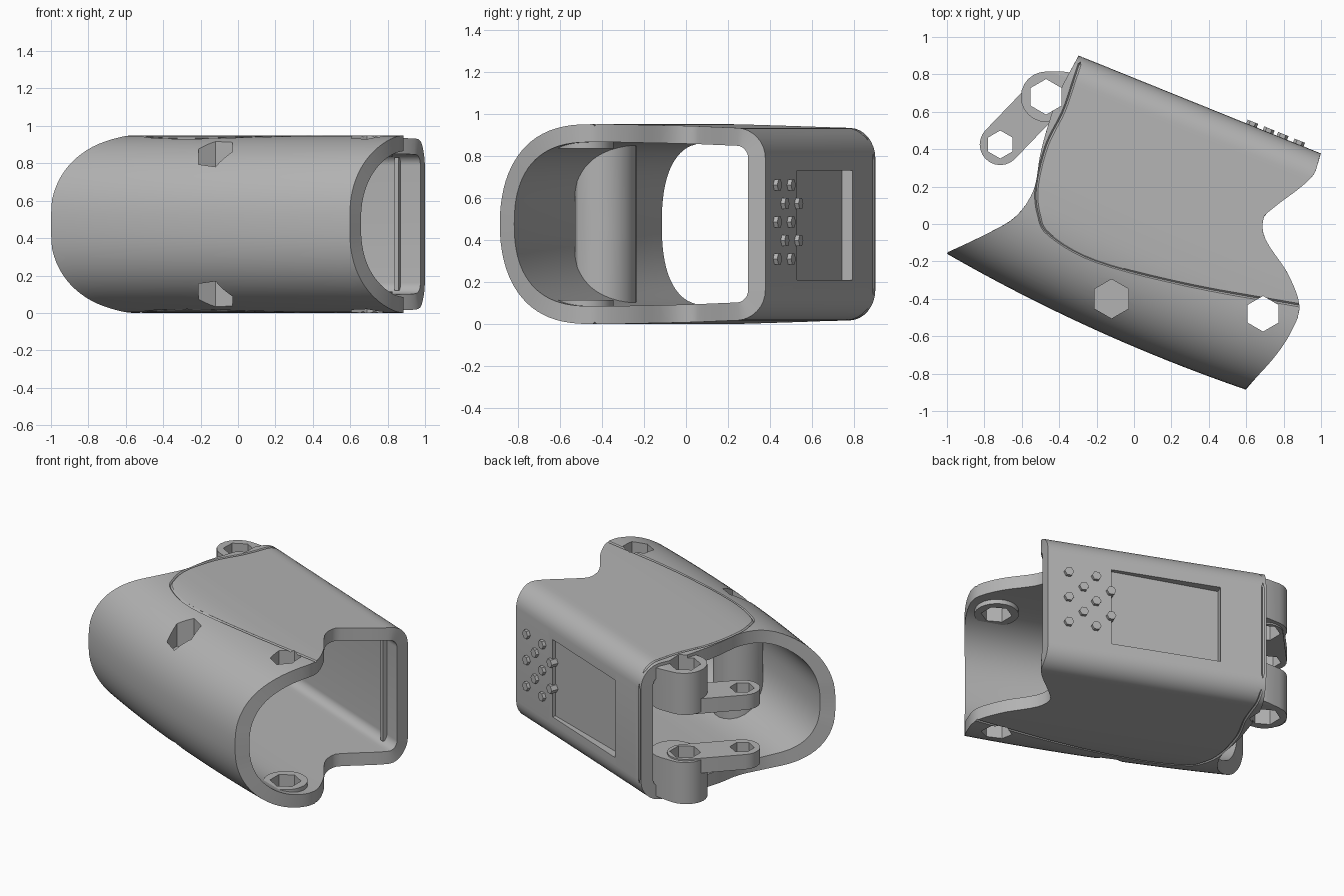
import bpy, bmesh
from math import sin, cos, pi, radians
from mathutils import Matrix, Vector

if "Cube" in bpy.data.objects:
    bpy.data.objects.remove(bpy.data.objects["Cube"])

grey = bpy.data.materials.new("plain_grey")
grey.use_nodes = True
tone = (0.45, 0.45, 0.45, 1)
grey.diffuse_color = tone
grey.node_tree.nodes["Principled BSDF"].inputs["Base Color"].default_value = tone

# Working frame: u along the tube, v from front to back, z up
TURN = Matrix.Rotation(radians(-22), 4, 'Z')
MID, WALL, STEPS = 0.475, 0.085, 20
FRONT, ROUND, BACK, CORNER, POWER = -0.61, -0.1, 0.724, 0.14, 2.3


def smooth(table, x):
    """Smooth curve through (x, y) pairs."""
    n = len(table) - 1
    x = min(max(x, table[0][0]), table[n][0])
    i = max(k for k in range(n) if table[k][0] <= x)

    def slope(k):
        a, b = table[max(k - 1, 0)], table[min(k + 1, n)]
        return (b[1] - a[1]) / (b[0] - a[0])
    (x0, y0), (x1, y1) = table[i], table[i + 1]
    w, t = x1 - x0, (x - x0) / (x1 - x0)
    a = y0 + (y1 - y0) * t * t * (3 - 2 * t)
    return a + w * t * (1 - t) * ((1 - t) * slope(i) - t * slope(i + 1))


def half_height(v):
    """Half the height of the rounded section at depth v."""
    if v < ROUND:
        c = min((ROUND - v) / (ROUND - FRONT), 1)
        return MID * (1 - c ** POWER) ** (1 / POWER)
    top = MID - 0.03 * max(v, 0)
    c = min(max((v - BACK + CORNER) / CORNER, 0), 1)
    return top - CORNER + CORNER * (1 - c * c) ** 0.5


def bulge(u):
    return 0.041 * (u - 0.4) ** 2


def add_object(name, bm):
    mesh = bpy.data.meshes.new(name)
    bm.to_mesh(mesh)
    bm.free()
    ob = bpy.data.objects.new(name, mesh)
    bpy.context.collection.objects.link(ob)
    ob.data.transform(TURN)
    ob.data.materials.append(grey)
    return ob


def hull(name, points):
    bm = bmesh.new()
    for p in points:
        bm.verts.new(p)
    bmesh.ops.remove_doubles(bm, verts=bm.verts, dist=0.0005)
    res = bmesh.ops.convex_hull(bm, input=bm.verts)
    loose = [g for g in res["geom_interior"] if isinstance(g, bmesh.types.BMVert)]
    bmesh.ops.delete(bm, geom=loose, context='VERTS')
    bmesh.ops.recalc_face_normals(bm, faces=bm.faces)
    return add_object(name, bm)


def plan(x, y):
    p = TURN.inverted() @ Vector((x, y, 0))
    return p.x, p.y


def boss(name, centres, r, low, high, side, sides=24, clamp=True):
    """Upright post around one or two plan points, kept under the shell skin."""
    pts = []
    for cu, cv in centres:
        for k in range(sides):
            a = 2 * pi * k / sides + pi / 6 + radians(22)
            u, v = cu + r * cos(a), cv + r * sin(a)
            top = high
            if clamp:
                v = max(v, -0.5)
                top = min(high, half_height(v) - 0.02)
            pts += [(u, v, MID + side * low), (u, v, MID + side * top)]
    return hull(name, pts)


# Shell: D-shaped section swept between two curved ends
left_end = [(-0.6, -0.867), (-0.4, -0.71), (-0.244, -0.603), (-0.067, -0.566),
            (0.133, -0.604), (0.29, -0.623), (0.5, -0.633), (0.72, -0.612)]
right_end = [(-0.6, 0.886), (-0.386, 0.965), (-0.223, 0.996), (-0.087, 0.985),
             (0.057, 0.861), (0.188, 0.68), (0.287, 0.63), (0.352, 0.656),
             (0.588, 0.787), (0.72, 0.785)]
half = []
for k in range(21):
    v = ROUND - (ROUND - FRONT) * cos(pi / 2 * k / 20) ** (2 / POWER)
    half.append((v, half_height(v)))
for k in range(1, 25):
    v = ROUND + (BACK - CORNER - ROUND) * k / 24
    half.append((v, half_height(v)))
for k in range(1, 9):
    v = BACK - CORNER + CORNER * sin(pi / 2 * k / 8)
    half.append((v, half_height(v)))
section = half + [(v, -h) for v, h in reversed(half) if v > FRONT + 0.0001]
inner = []
for k, (v, h) in enumerate(section):
    a, b = section[k - 1], section[(k + 1) % len(section)]
    tangent = Vector((b[0] - a[0], b[1] - a[1])).normalized()
    inner.append((v + WALL * tangent.y, h - WALL * tangent.x))


def sweep(bm, outline):
    """Rows of points along the tube, trimmed by the two end curves."""
    rows = []
    for v, h in outline:
        a, b = smooth(left_end, v), smooth(right_end, v)
        row = []
        for k in range(STEPS + 1):
            u = a + (b - a) * k / STEPS
            row.append(bm.verts.new((u, v + bulge(u) * (BACK - v), MID + h)))
        rows.append(row)
    return rows


bm = bmesh.new()
skin, lining = sweep(bm, section), sweep(bm, inner)
for i in range(len(section)):
    o0, o1, n0, n1 = skin[i - 1], skin[i], lining[i - 1], lining[i]
    for k in range(STEPS):
        bm.faces.new((o0[k], o0[k + 1], o1[k + 1], o1[k]))
        bm.faces.new((n0[k], n1[k], n1[k + 1], n0[k + 1]))
    bm.faces.new((o0[0], o1[0], n1[0], n0[0]))
    bm.faces.new((o0[-1], n0[-1], n1[-1], o1[-1]))
shell = add_object("outer_shell", bm)

# Screw bosses, lugs and their hexagonal holes, alike above and below
pillar, corner = plan(-0.12, -0.4), plan(0.69, -0.48)
lug, root, tab = plan(-0.47, 0.68), plan(-0.38, 0.68), plan(-0.715, 0.425)
posts, drills = [], []
for side, word in ((1, "upper"), (-1, "lower")):
    posts += [boss(word + "_inner_pillar", [pillar], 0.165, -0.03, 0.5, side),
              boss(word + "_front_boss", [corner], 0.135, 0.36, 0.5, side),
              boss(word + "_lug", [lug, root], 0.135, 0.16, 0.5, side),
              boss(word + "_lug_tab", [lug, tab], 0.11, 0.15, 0.25, side)]
    for spot, r, low in ((pillar, 0.105, 0.25), (corner, 0.095, 0.1),
                         (lug, 0.095, 0.1), (tab, 0.075, 0.1)):
        drills.append(boss("drill", [spot], r, low, 0.6, side, 6, False))

# Screen recess with a sloping floor
screen = hull("screen_cutter", [(u, v, z) for z in (0.21, 0.73) for u, v in
                                ((-0.32, 0.67), (0.38, 0.7), (-0.32, 0.8), (0.38, 0.8))])

# Seam groove over the top, down the back edge and along the underside
seam = [(0.99, -0.07), (0.4, -0.193), (-0.11, -0.26), (-0.395, -0.224), (-0.49, -0.145),
        (-0.557, -0.01), (-0.59, 0.213), (-0.575, 0.417), (-0.585, 0.6), (-0.59, 0.68)]
seam_u = [(i, p[0]) for i, p in enumerate(seam)]
seam_v = [(i, p[1]) for i, p in enumerate(seam)]
path = []
for k in range(46):
    u, v = smooth(seam_u, k / 5), smooth(seam_v, k / 5)
    b = bulge(u)
    path.append((u, v, half_height((v - b * BACK) / (1 - b))))
path.append((-0.59, BACK, MID - CORNER - 0.03))
path += [(u, v, -h) for u, v, h in reversed(path)]
curve = bpy.data.curves.new("seam_path", 'CURVE')
curve.dimensions = '3D'
curve.bevel_depth, curve.bevel_resolution, curve.use_fill_caps = 0.009, 0, True
line = curve.splines.new('POLY')
line.points.add(len(path) - 1)
for point, (u, v, h) in zip(line.points, path):
    point.co = (u, v, MID + h, 1)
tube = bpy.data.objects.new("seam_path", curve)
bpy.context.collection.objects.link(tube)
bpy.context.view_layer.update()
bm = bmesh.new()
bm.from_mesh(tube.to_mesh())
bmesh.ops.remove_doubles(bm, verts=bm.verts, dist=0.0001)
bmesh.ops.recalc_face_normals(bm, faces=bm.faces)
groove = add_object("seam_cutter", bm)
bpy.data.objects.remove(tube)

# Cut everything, then drop the cutters
for ob in [shell] + posts:
    for cutter in drills + ([screen, groove] if ob is shell else []):
        cut = ob.modifiers.new("cut", 'BOOLEAN')
        cut.operation, cut.object, cut.solver = 'DIFFERENCE', cutter, 'EXACT'
bpy.context.view_layer.update()
graph = bpy.context.evaluated_depsgraph_get()
for ob in [shell] + posts:
    done = bpy.data.meshes.new_from_object(ob.evaluated_get(graph))
    ob.modifiers.clear()
    ob.data = done
for cutter in drills + [screen, groove]:
    bpy.data.objects.remove(cutter)

# Hexagonal buttons in staggered rows on the back
for row in range(5):
    z = 0.31 + 0.0875 * row
    for col in range(2):
        u = (0.655, 0.56)[row % 2] - 0.175 * col
        ring = [(u + 0.03 * cos(k * pi / 3), z + 0.03 * sin(k * pi / 3)) for k in range(6)]
        hull(f"button_{row}_{col}", [(x, v, y) for x, y in ring for v in (0.69, 0.745)])

# Upright rib inside the back wall
hull("inner_rib", [(u, v, z) for u in (0.655, 0.68) for v in (0.61, 0.66) for z in (0.12, 0.83)])

# Smooth shading with crisp edges
bpy.ops.object.select_all(action='DESELECT')
for ob in bpy.context.collection.objects:
    if ob.type == 'MESH' and grey.name in ob.data.materials:
        ob.select_set(True)
bpy.context.view_layer.objects.active = shell
bpy.ops.object.shade_smooth_by_angle(angle=radians(30))
